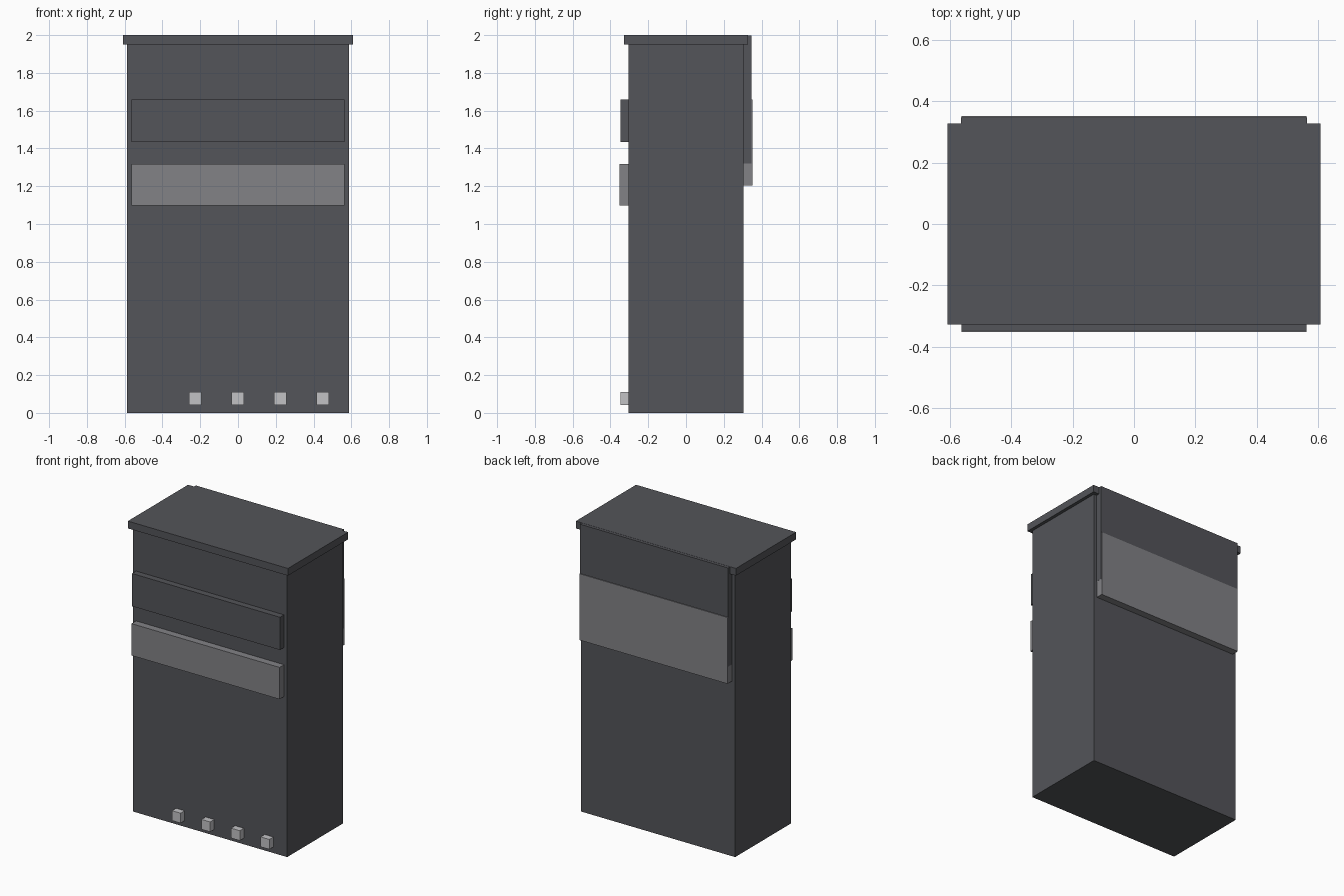
import bpy

old = bpy.data.objects.get("Cube")
if old:
    bpy.data.objects.remove(old, do_unlink=True)


def material(name, rgb):
    mat = bpy.data.materials.new(name)
    mat.use_nodes = True
    color = (*rgb, 1)
    mat.diffuse_color = color
    mat.node_tree.nodes["Principled BSDF"].inputs["Base Color"].default_value = color
    return mat


charcoal = material("charcoal", (0.087, 0.089, 0.1))
mid_grey = material("mid_grey", (0.223, 0.223, 0.238))
light_grey = material("light_grey", (0.54, 0.54, 0.56))


def box(name, x, y, z, mat):
    """Axis-aligned box given its (min, max) range on each axis."""
    ranges = (x, y, z)
    bpy.ops.mesh.primitive_cube_add(size=1, location=[(a + b) / 2 for a, b in ranges])
    obj = bpy.context.object
    obj.name = name
    obj.scale = [b - a for a, b in ranges]
    bpy.ops.object.transform_apply(location=False, rotation=False, scale=True)
    obj.data.materials.append(mat)
    return obj


FACE = 0.304          # half depth of the cabinet
PANEL = (-0.563, 0.563)

# Cabinet and overhanging top
box("cabinet_body", (-0.587, 0.587), (-FACE, FACE), (0, 1.95), charcoal)
box("top_slab", (-0.609, 0.609), (-0.327, 0.327), (1.95, 2), charcoal)

# Raised front panels
box("front_upper_panel", PANEL, (-0.348, -FACE), (1.435, 1.66), charcoal)
box("front_lower_panel", PANEL, (-0.353, -FACE), (1.098, 1.317), mid_grey)

# Raised back panels, the lighter one overlapping the dark one
box("back_upper_panel", (-0.564, 0.564), (FACE, 0.348), (1.32, 1.999), charcoal)
box("back_lower_panel", PANEL, (FACE, 0.353), (1.204, 1.66), mid_grey)

# Row of buttons along the bottom of the front
for i in range(4):
    cx = -0.226 + 0.225 * i
    box(f"button_{i + 1}", (cx - 0.033, cx + 0.033), (-0.348, -FACE), (0.042, 0.11), light_grey)
